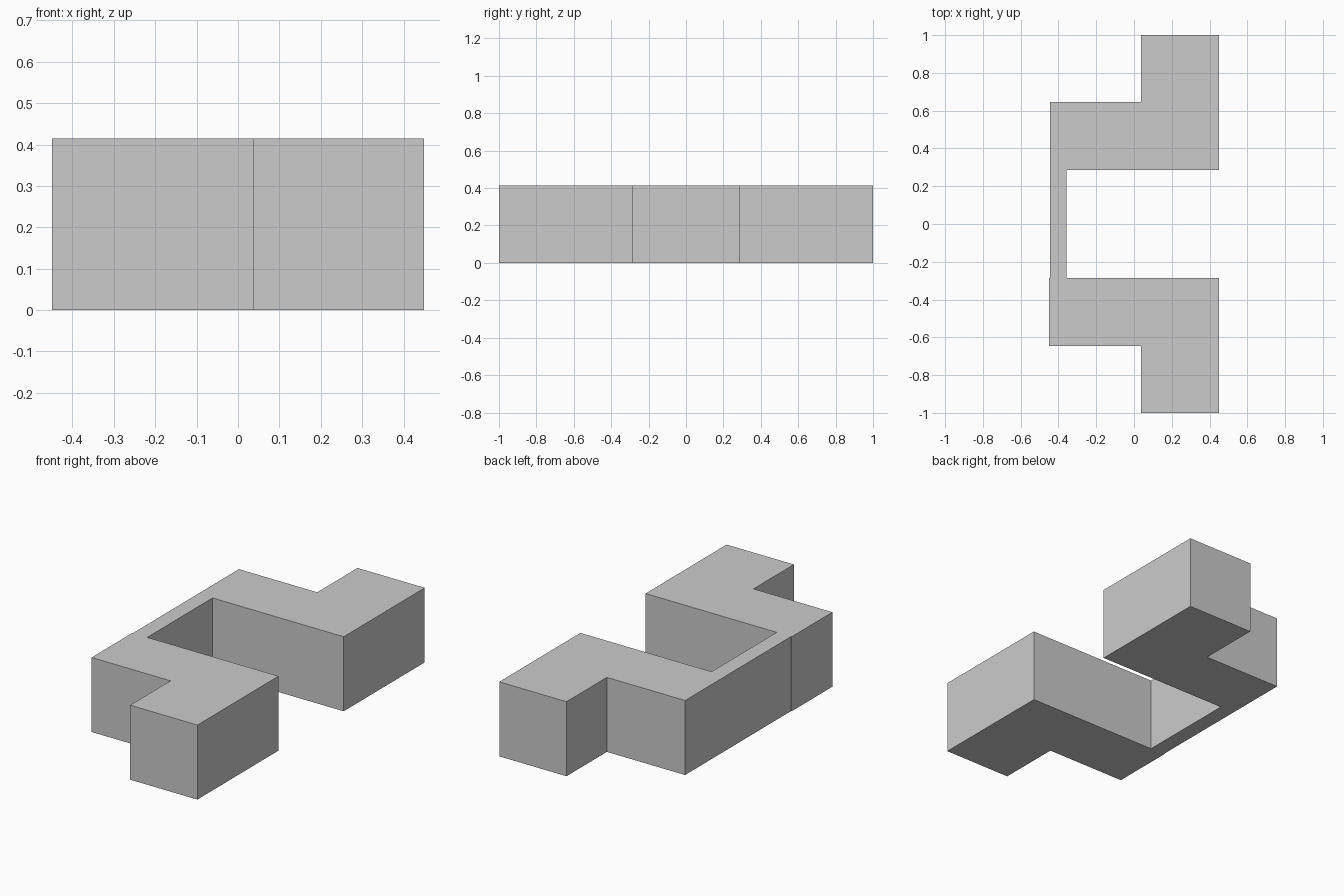
import bpy, bmesh

if "Cube" in bpy.data.objects:
    bpy.data.objects.remove(bpy.data.objects["Cube"])

HEIGHT = 0.415

# Plan outline of the whole block; the front wing sits slightly proud on the left
wing = [(0.45, 0.287), (0.45, 1.0), (0.036, 1.0), (0.036, 0.645)]
outline = [(-0.358, 0.287)] + wing + [(-0.446, 0.645), (-0.446, -0.287),
           (-0.45, -0.287), (-0.45, -0.645)]
outline += [(x, -y) for x, y in reversed(wing)] + [(-0.358, -0.287)]

# Extrude the outline into a solid
bm = bmesh.new()
face = bm.faces.new([bm.verts.new((x, y, 0)) for x, y in outline])
top = bmesh.ops.extrude_face_region(bm, geom=[face], use_keep_orig=True)["geom"]
bmesh.ops.translate(bm, vec=(0, 0, HEIGHT),
                    verts=[v for v in top if isinstance(v, bmesh.types.BMVert)])
bmesh.ops.recalc_face_normals(bm, faces=bm.faces)

mesh = bpy.data.meshes.new("building_block")
bm.to_mesh(mesh)
bm.free()
bpy.context.collection.objects.link(bpy.data.objects.new("building_block", mesh))
